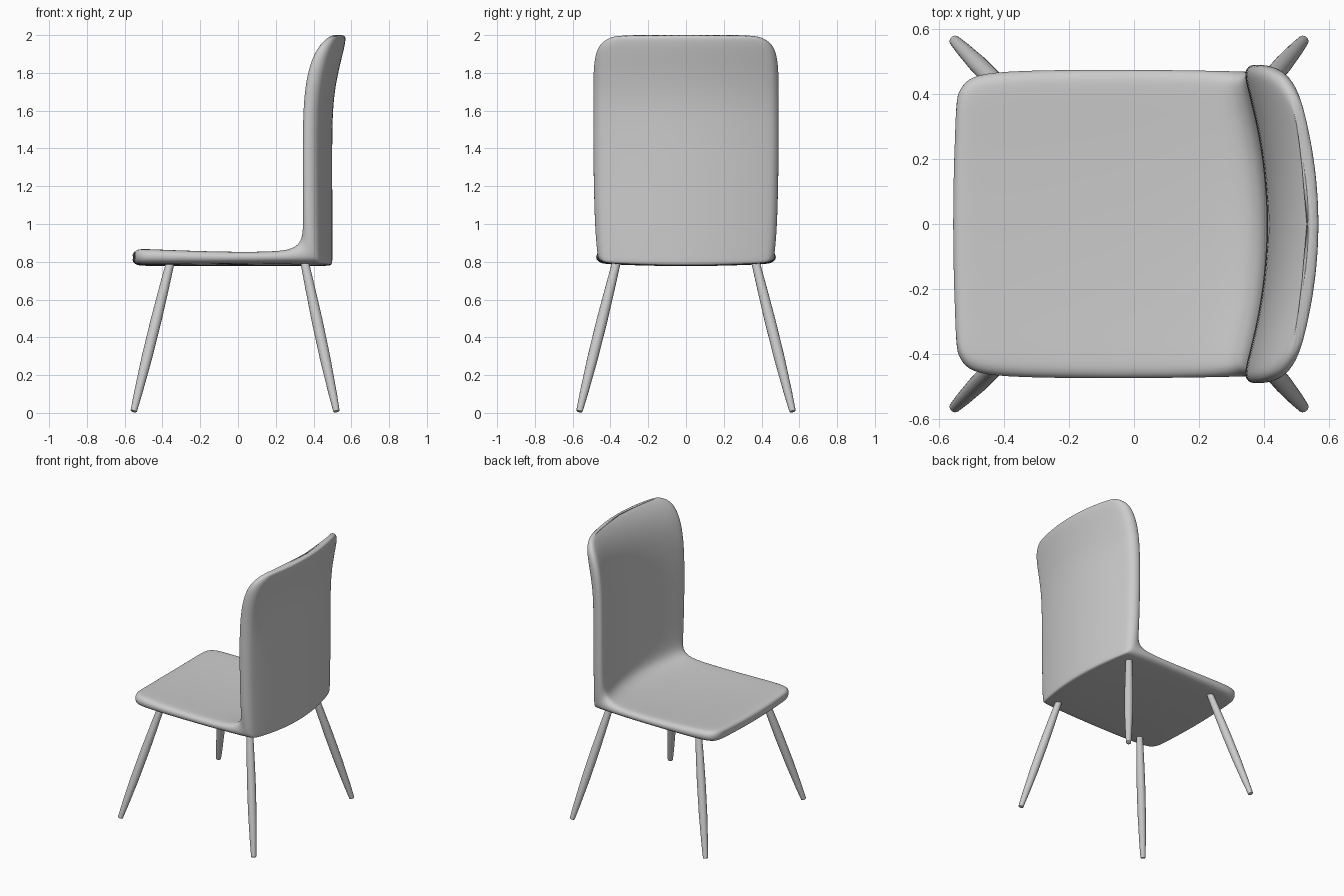
import bpy, math
from mathutils import Vector

if "Cube" in bpy.data.objects:
    bpy.data.objects.remove(bpy.data.objects["Cube"])


def loft(name, rings):
    """Skin a list of equal-length point rings and cap both ends."""
    n = len(rings[0])
    verts = [p for ring in rings for p in ring]
    faces = [(i * n + j, i * n + (j + 1) % n, (i + 1) * n + (j + 1) % n, (i + 1) * n + j)
             for i in range(len(rings) - 1) for j in range(n)]
    faces += [tuple(reversed(range(n))), tuple(range(len(verts) - n, len(verts)))]
    mesh = bpy.data.meshes.new(name)
    mesh.from_pydata(verts, [], faces)
    mesh.polygons.foreach_set("use_smooth", [True] * len(faces))
    obj = bpy.data.objects.new(name, mesh)
    bpy.context.collection.objects.link(obj)
    return obj


# Seat shell sections: inner x,z | outer x,z | half width | edge bend in x,z
sections = [
    (-.560, .832, -.560, .812, .37, .015, .012),
    (-.553, .852, -.553, .792, .41, .015, .012),
    (-.530, .861, -.530, .780, .445, .010, .012),
    (-.480, .860, -.480, .778, .472, .005, .012),
    (-.300, .850, -.300, .777, .481, .0, .014),
    (.000, .840, .000, .777, .482, .0, .016),
    (.220, .842, .250, .777, .479, -.025, .018),
    (.315, .852, .400, .777, .477, -.055, .020),
    (.370, .875, .480, .778, .475, -.075, .020),
    (.396, .910, .500, .784, .476, -.082, .016),
    (.406, .965, .501, .815, .480, -.082, .008),
    (.410, 1.06, .501, .950, .489, -.082, .0),
    (.410, 1.30, .500, 1.28, .496, -.082, .0),
    (.411, 1.55, .500, 1.53, .497, -.082, .0),
    (.420, 1.70, .509, 1.68, .497, -.082, .0),
    (.440, 1.82, .531, 1.80, .496, -.082, .0),
    (.474, 1.91, .553, 1.89, .486, -.084, .0),
    (.505, 1.96, .566, 1.945, .462, -.086, .0),
    (.528, 1.989, .571, 1.98, .415, -.088, .0),
    (.546, 2.003, .567, 2.001, .36, -.088, .0),
]


def section_ring(ix, iz, ox, oz, w, dx, dz):
    r = 0.055
    flat = [(w - r) * k / 4 for k in range(-4, 5)]
    arc = [math.radians(a) for a in (60, 25, -25, -60)]
    right = [(w - r + r * math.cos(a), .5 + .5 * math.sin(a)) for a in arc]
    outline = [(y, 1) for y in flat] + right + [(y, 0) for y in reversed(flat)]
    outline += [(-y, k) for y, k in reversed(right)]
    ring = []
    for y, k in outline:
        b = (y / 0.49) ** 2
        ring.append((ox + (ix - ox) * k + dx * b, y, oz + (iz - oz) * k + dz * b))
    return ring


shell = loft("seat_and_back", [section_ring(*s) for s in sections])
sub = shell.modifiers.new("smooth", 'SUBSURF')
sub.levels = sub.render_levels = 2


# Splayed, slightly spindle-shaped legs, mirrored left to right
def leg_pair(name, foot, top):
    foot, top = Vector(foot), Vector(top)
    q = (top - foot).to_track_quat('Z', 'Y')
    rings = []
    for t, r in ((0, .012), (.004, .017), (.12, .022), (.35, .028),
                 (.6, .029), (.8, .026), (1, .022)):
        c = foot.lerp(top, t)
        rings.append([c + q @ Vector((r * math.cos(a), r * math.sin(a), 0))
                      for a in (math.tau * k / 24 for k in range(24))])
    obj = loft(name, rings)
    obj.modifiers.new("mirror", 'MIRROR').use_axis = (False, True, False)
    bpy.context.view_layer.objects.active = obj
    obj.select_set(True)
    bpy.ops.object.shade_smooth_by_angle(angle=math.radians(40))
    obj.select_set(False)


leg_pair("front_legs", (-.553, -.565, .006), (-.355, -.365, .81))
leg_pair("rear_legs", (.522, -.565, .006), (.350, -.365, .81))
